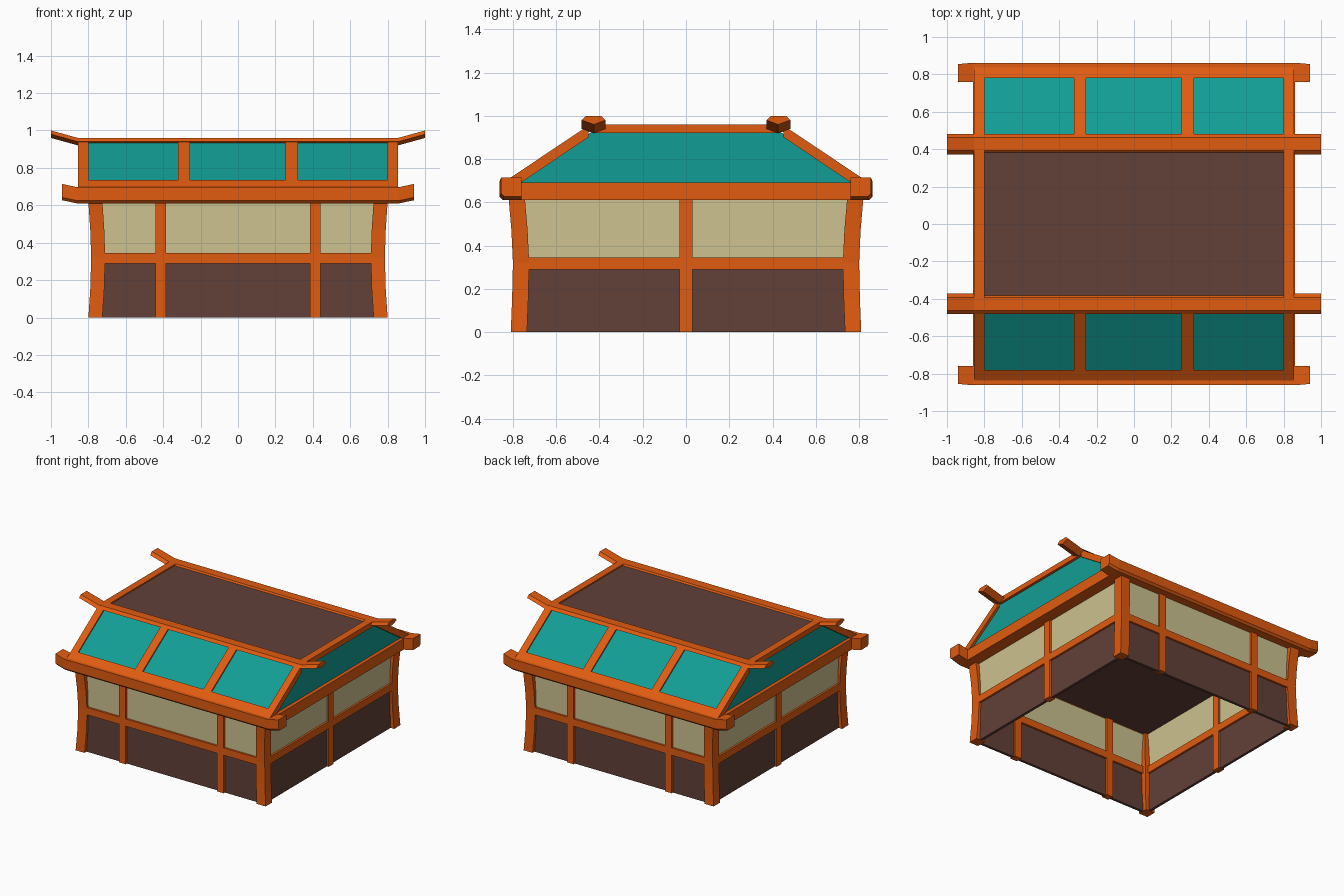
import bpy
import bmesh

if "Cube" in bpy.data.objects:
    bpy.data.objects.remove(bpy.data.objects["Cube"], do_unlink=True)


def material(name, rgb):
    m = bpy.data.materials.new(name)
    m.use_nodes = True
    m.diffuse_color = (*rgb, 1)
    m.node_tree.nodes["Principled BSDF"].inputs["Base Color"].default_value = (*rgb, 1)
    return m


ORANGE = material("orange_timber", (0.75, 0.105, 0.005))
TEAL = material("teal_panel", (0.006, 0.34, 0.30))
BROWN = material("dark_brown", (0.122, 0.051, 0.040))
CREAM = material("cream_wall", (0.61, 0.54, 0.28))


def loft(name, rings, mat):
    """Join matching cross-sections into one closed solid."""
    bm = bmesh.new()
    loops = [[bm.verts.new(p) for p in ring] for ring in rings]
    n = len(loops[0])
    for a, b in zip(loops, loops[1:]):
        for i in range(n):
            j = (i + 1) % n
            bm.faces.new((a[i], a[j], b[j], b[i]))
    bm.faces.new(loops[0])
    bm.faces.new(loops[-1])
    bmesh.ops.recalc_face_normals(bm, faces=bm.faces)
    mesh = bpy.data.meshes.new(name)
    bm.to_mesh(mesh)
    bm.free()
    mesh.materials.append(mat)
    obj = bpy.data.objects.new(name, mesh)
    bpy.context.collection.objects.link(obj)
    return obj


def box(name, x, y, z, mat):
    rings = [[(x[0], y[0], h), (x[1], y[0], h), (x[1], y[1], h), (x[0], y[1], h)] for h in z]
    return loft(name, rings, mat)


def side(s, a, b):
    return (s * a, s * b)


def slope(y):
    """Height of the roof slope at distance y from the middle."""
    return 0.735 + 0.67 * (0.78 - y)


def slope_bar(name, s, x, y, sink, depth, mat):
    rings = []
    for px in x:
        tops = [(px, s * v, slope(v) - sink) for v in y]
        lows = [(px, s * v, slope(v) - sink - depth) for v in reversed(y)]
        rings.append(tops + lows)
    return loft(name, rings, mat)


SIDES = ((-1, "front", "right"), (1, "back", "left"))

# Corner posts, slightly waisted
POST = ((0, 0.80, 0.81), (0.15, 0.79, 0.804), (0.32, 0.785, 0.80),
        (0.47, 0.79, 0.807), (0.62, 0.80, 0.82))
for sy, end, _ in SIDES:
    for sx, _, hand in SIDES:
        rings = []
        for z, ox, oy in POST:
            ix, iy = ox - 0.075, oy - 0.075
            rings.append([(sx * ix, sy * iy, z), (sx * ox, sy * iy, z),
                          (sx * ox, sy * oy, z), (sx * ix, sy * oy, z)])
        loft(f"{end}_{hand}_corner_post", rings, ORANGE)

LOWER, RAIL, UPPER = (0, 0.31), (0.29, 0.345), (0.32, 0.62)
for s, end, hand in SIDES:
    # Front and back walls
    span, skin, frame = (-0.76, 0.76), side(s, 0.765, 0.785), side(s, 0.75, 0.80)
    box(f"{end}_lower_wall", span, skin, LOWER, BROWN)
    box(f"{end}_upper_wall", span, skin, UPPER, CREAM)
    box(f"{end}_rail", span, frame, RAIL, ORANGE)
    for sx, _, h in SIDES:
        box(f"{end}_{h}_middle_post", side(sx, 0.385, 0.44), frame, (0, 0.62), ORANGE)

    # Side walls
    span, skin, frame = (-0.77, 0.77), side(s, 0.75, 0.77), side(s, 0.735, 0.785)
    box(f"{hand}_lower_wall", skin, span, LOWER, BROWN)
    box(f"{hand}_upper_wall", skin, span, UPPER, CREAM)
    box(f"{hand}_rail", frame, span, RAIL, ORANGE)
    box(f"{hand}_middle_post", frame, (-0.03, 0.03), (0, 0.62), ORANGE)

    # Eave beams with upturned ends
    rings = []
    for x, lift, outer in ((-0.94, 0.017, 0.855), (-0.86, 0, 0.862),
                           (0.86, 0, 0.862), (0.94, 0.017, 0.855)):
        rings.append([(x, s * 0.76, 0.61 + lift), (x, s * (outer - 0.015), 0.61 + lift),
                      (x, s * outer, 0.625 + lift), (x, s * outer, 0.697 + lift),
                      (x, s * 0.76, 0.697 + lift)])
    loft(f"{end}_eave_beam", rings, ORANGE)
    box(f"{hand}_eave_beam", side(s, 0.76, 0.862), (-0.78, 0.78), (0.61, 0.692), ORANGE)

    # Sloped roof panel with its timber grid
    slope_bar(f"{end}_roof_panel", s, (-0.82, 0.82), (0.44, 0.82), 0.012, 0.02, TEAL)
    slope_bar(f"{end}_roof_sill", s, (-0.855, 0.855), (0.78, 0.845), 0, 0.05, ORANGE)
    for n, x in enumerate(((-0.32, -0.257), (0.255, 0.32))):
        slope_bar(f"{end}_roof_bar_{n}", s, x, (0.45, 0.80), 0, 0.03, ORANGE)
    for sx, _, h in SIDES:
        slope_bar(f"{end}_{h}_rake", s, side(sx, 0.80, 0.855), (0.45, 0.84), 0, 0.055, ORANGE)

    # Ridge beam with raised horns
    rings = []
    for x, lift in ((-1, 0.04), (-0.855, 0), (0.855, 0), (1, 0.04)):
        rings.append([(x, s * y, z + lift) for y, z in
                      ((0.372, 0.94), (0.392, 0.96), (0.462, 0.96), (0.482, 0.94), (0.425, 0.92))])
    loft(f"{end}_ridge_beam", rings, ORANGE)

    # Gable panel and the beam above it
    rings = [[(x, -0.80, 0.68), (x, 0.80, 0.68), (x, 0.43, 0.93), (x, -0.43, 0.93)]
             for x in side(s, 0.81, 0.835)]
    loft(f"{hand}_gable_panel", rings, TEAL)
    box(f"{hand}_top_beam", side(s, 0.80, 0.855), (-0.42, 0.42), (0.92, 0.96), ORANGE)

# Flat roof top and ceiling
box("roof_top", (-0.81, 0.81), (-0.40, 0.40), (0.93, 0.95), BROWN)
box("ceiling", (-0.78, 0.78), (-0.78, 0.78), (0.613, 0.63), BROWN)
